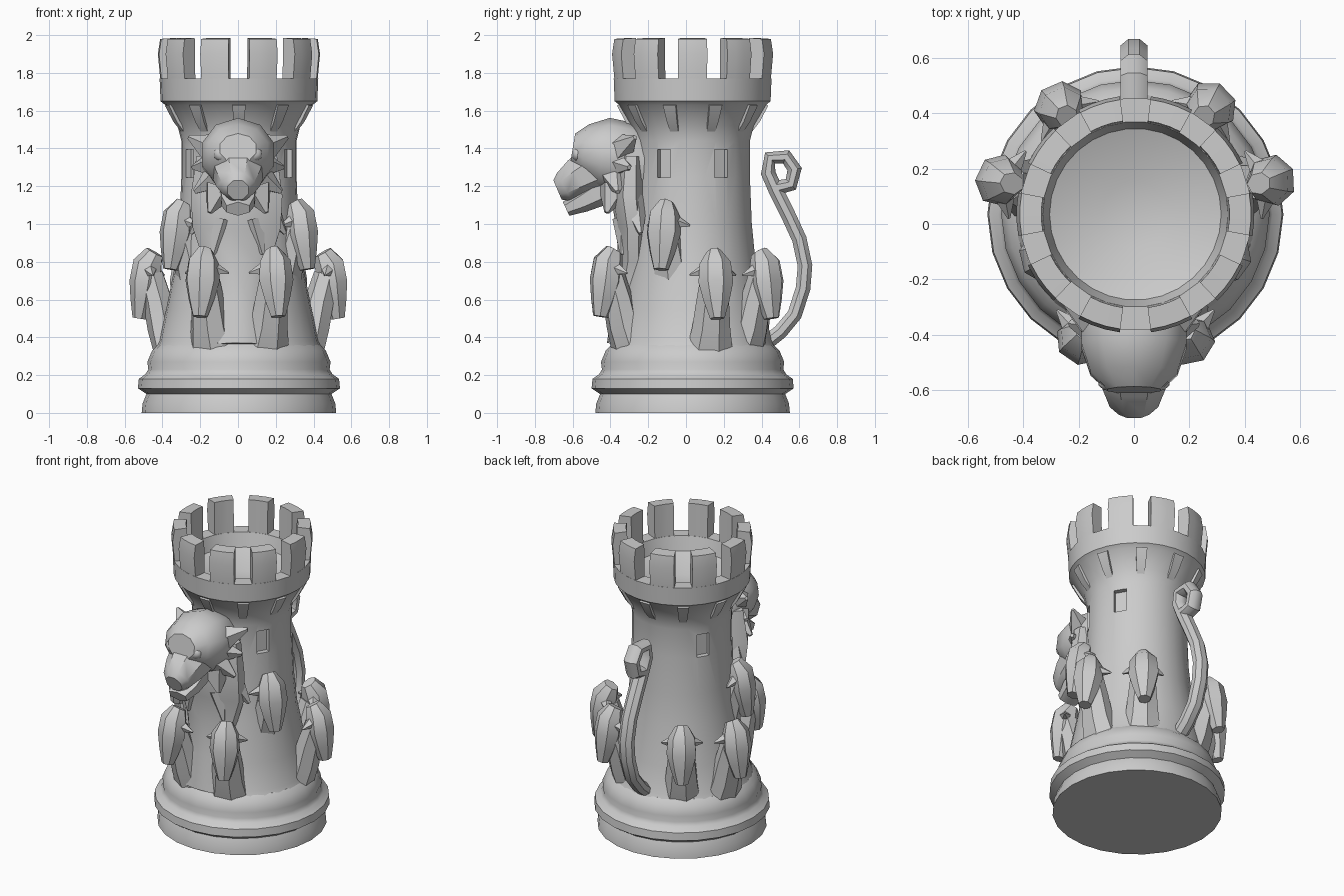
import bpy, bmesh
from math import sin, cos, pi, radians
from mathutils import Vector, Matrix

if "Cube" in bpy.data.objects:
    bpy.data.objects.remove(bpy.data.objects["Cube"])

CY = 0.035                                   # the tower axis sits a little behind the origin
AXIS = Matrix.Translation((0.005, CY, 0))


def around(angle):
    """Turn a part built facing -y to an angle around the tower axis."""
    return AXIS @ Matrix.Rotation(radians(angle), 4, 'Z')


def add_rings(bm, rings, mat):
    """Skin a series of closed rings and cap both ends."""
    vs = [[bm.verts.new(mat @ Vector(p)) for p in ring] for ring in rings]
    n = len(vs[0])
    for a, b in zip(vs, vs[1:]):
        for i in range(n):
            j = (i + 1) % n
            bm.faces.new((a[i], a[j], b[j], b[i]))
    bm.faces.new(vs[0][::-1])
    bm.faces.new(vs[-1])


def add_loft(bm, stations, sides=8, mat=Matrix()):
    """Oval sections along a path; station = (distance forward, height, half width, half depth)."""
    rings = []
    for k, (d, z, w, t) in enumerate(stations):
        p, q = stations[max(k - 1, 0)], stations[min(k + 1, len(stations) - 1)]
        tan = Vector((0, -(q[0] - p[0]), q[1] - p[1])).normalized()
        nor = Vector((0, -tan.z, tan.y))
        c = Vector((0, -d, z))
        rings.append([c + Vector((w * cos(a), 0, 0)) + nor * t * sin(a)
                      for a in (2 * pi * (i + .5) / sides for i in range(sides))])
    add_rings(bm, rings, mat)


def add_spike(bm, base, tip, r, mat=Matrix(), sides=5):
    """Small pointed cone from base to tip."""
    base, tip = Vector(base), Vector(tip)
    rot = (tip - base).to_track_quat('Z', 'Y').to_matrix().to_4x4()
    h = (tip - base).length
    bmesh.ops.create_cone(bm, cap_ends=True, segments=sides, radius1=r, radius2=r * .15, depth=h,
                          matrix=mat @ Matrix.Translation((base + tip) / 2) @ rot)


def add_blob(bm, loc, size, mat=Matrix()):
    bmesh.ops.create_icosphere(bm, subdivisions=2, radius=1,
                               matrix=mat @ Matrix.Translation(loc) @ Matrix.Diagonal((*size, 1)))


def finish(bm, name):
    bmesh.ops.recalc_face_normals(bm, faces=bm.faces)
    me = bpy.data.meshes.new(name)
    bm.to_mesh(me)
    bm.free()
    ob = bpy.data.objects.new(name, me)
    bpy.context.collection.objects.link(ob)
    return ob


def revolve(name, profile, sides):
    bm = bmesh.new()
    add_rings(bm, [[(r * cos(2 * pi * i / sides), r * sin(2 * pi * i / sides), z)
                    for i in range(sides)] for r, z in profile], AXIS)
    return finish(bm, name)


# Moulded base
revolve("base", [(.515, 0), (.51, .05), (.49, .10), (.535, .13), (.53, .18), (.495, .205),
                 (.48, .23), (.485, .27), (.46, .33), (.43, .36)], 24)

# Tower body with flared crown and bowl-shaped top
tower = revolve("tower", [(.44, .34), (.42, .38), (.385, .55), (.335, .8), (.315, 1.0),
                          (.305, 1.25), (.305, 1.44), (.325, 1.52), (.39, 1.63), (.415, 1.65),
                          (.42, 1.77), (.335, 1.77), (.31, 1.68), (.12, 1.61)], 30)

# Recessed windows
bm = bmesh.new()
for a in (-120, -60, 60, 120):
    bmesh.ops.create_cube(bm, size=1, matrix=around(a) @ Matrix.Translation((0, -.32, 1.32))
                          @ Matrix.Diagonal((.08, .1, .15, 1)))
cutter = finish(bm, "window_cutter")
cutter.hide_render = True
mod = tower.modifiers.new("windows", 'BOOLEAN')
mod.operation, mod.object = 'DIFFERENCE', cutter
bpy.context.view_layer.objects.active = tower
bpy.ops.object.modifier_apply(modifier=mod.name)
bpy.data.objects.remove(cutter)

# Ten battlements, slightly leaning out
bm = bmesh.new()
section = [(.335, 1.74), (.415, 1.74), (.43, 1.9), (.418, 1.98), (.34, 1.985)]
for k in range(10):
    add_rings(bm, [[(r * sin(radians(a)), -r * cos(radians(a)), z) for r, z in section]
                   for a in (-10.5, -3.5, 3.5, 10.5)], around(18 + 36 * k))
finish(bm, "battlements")

# Corbels under the crown
bm = bmesh.new()
for k in range(10):
    add_loft(bm, [(.29, 1.48, .03, .02), (.34, 1.55, .04, .025), (.385, 1.635, .05, .025)], 4,
             around(36 * k))
finish(bm, "corbels")


# Small animal heads on necks growing from the tower
def animal_head(name, angle, out=0, up=0):
    bm = bmesh.new()
    m = around(angle) @ Matrix.Translation((0, -out, up))
    add_loft(bm, [(.37, .34, .13, .08), (.40, .46, .105, .085), (.43, .60, .09, .08),
                  (.47, .74, .075, .07)], 7, m)
    add_loft(bm, [(.45, .86, .04, .05), (.485, .80, .085, .08), (.50, .70, .095, .085),
                  (.515, .60, .07, .065), (.53, .51, .04, .04)], 7, m)
    for s in (-1, 1):
        add_spike(bm, (s * .06, -.46, .76), (s * .125, -.43, .74), .035, m)
    finish(bm, name)


for side, s in (("left", -1), ("right", 1)):
    animal_head("front_animal_" + side, s * 23)
    animal_head("side_animal_" + side, s * 104, .01, -.01)
    animal_head("back_animal_" + side, s * 145, -.02, -.01)
    animal_head("upper_animal_" + side, s * 65, -.13, .25)

# Chest mane under the big head
bm = bmesh.new()
add_loft(bm, [(.29, 1.36, .22, .08), (.30, 1.15, .25, .10), (.28, .98, .24, .09),
              (.28, .80, .18, .08), (.32, .58, .12, .07), (.36, .36, .14, .06)], 9)
for s in (-1, 1):
    add_spike(bm, (s * .14, -.28, 1.12), (s * .25, -.24, .95), .08)
    add_spike(bm, (s * .08, -.32, 1.02), (s * .13, -.34, .84), .07)
finish(bm, "chest_mane")

# Big cat head: skull, muzzle, jaw, ears and mane tufts
bm = bmesh.new()
add_loft(bm, [(.20, 1.28, .17, .16), (.33, 1.35, .20, .195), (.44, 1.37, .20, .195),
              (.54, 1.39, .165, .14), (.60, 1.40, .10, .08)], 10)
add_loft(bm, [(.46, 1.30, .15, .15), (.57, 1.24, .125, .12), (.645, 1.195, .095, .09),
              (.68, 1.18, .06, .06)], 8)
add_loft(bm, [(.44, 1.18, .11, .08), (.55, 1.12, .10, .06), (.635, 1.08, .07, .04)], 6)
for s in (-1, 1):
    add_spike(bm, (s * .14, -.34, 1.40), (s * .26, -.27, 1.46), .08)
    add_blob(bm, (s * .08, -.575, 1.37), (.05, .03, .04))
    for z0, z1, x1, y1 in ((1.32, 1.30, .24, -.30), (1.26, 1.17, .23, -.36), (1.18, 1.06, .15, -.42)):
        add_spike(bm, (s * .10, -.38, z0), (s * x1, y1, z1), .09)
finish(bm, "big_cat_head")

# Tail rising at the back and curling into a loop
bm = bmesh.new()
path = [(.40, .35), (.50, .43), (.575, .52), (.62, .66), (.63, .78), (.60, .92), (.54, 1.05),
        (.475, 1.18), (.435, 1.27), (.445, 1.35), (.53, 1.355), (.575, 1.29), (.555, 1.21), (.47, 1.19)]
add_loft(bm, [(-y, z, .052, .042) for y, z in path], 8)
finish(bm, "tail")

# Smooth shading with crisp edges
bpy.ops.object.select_all(action='SELECT')
bpy.ops.object.shade_smooth_by_angle(angle=radians(38))
